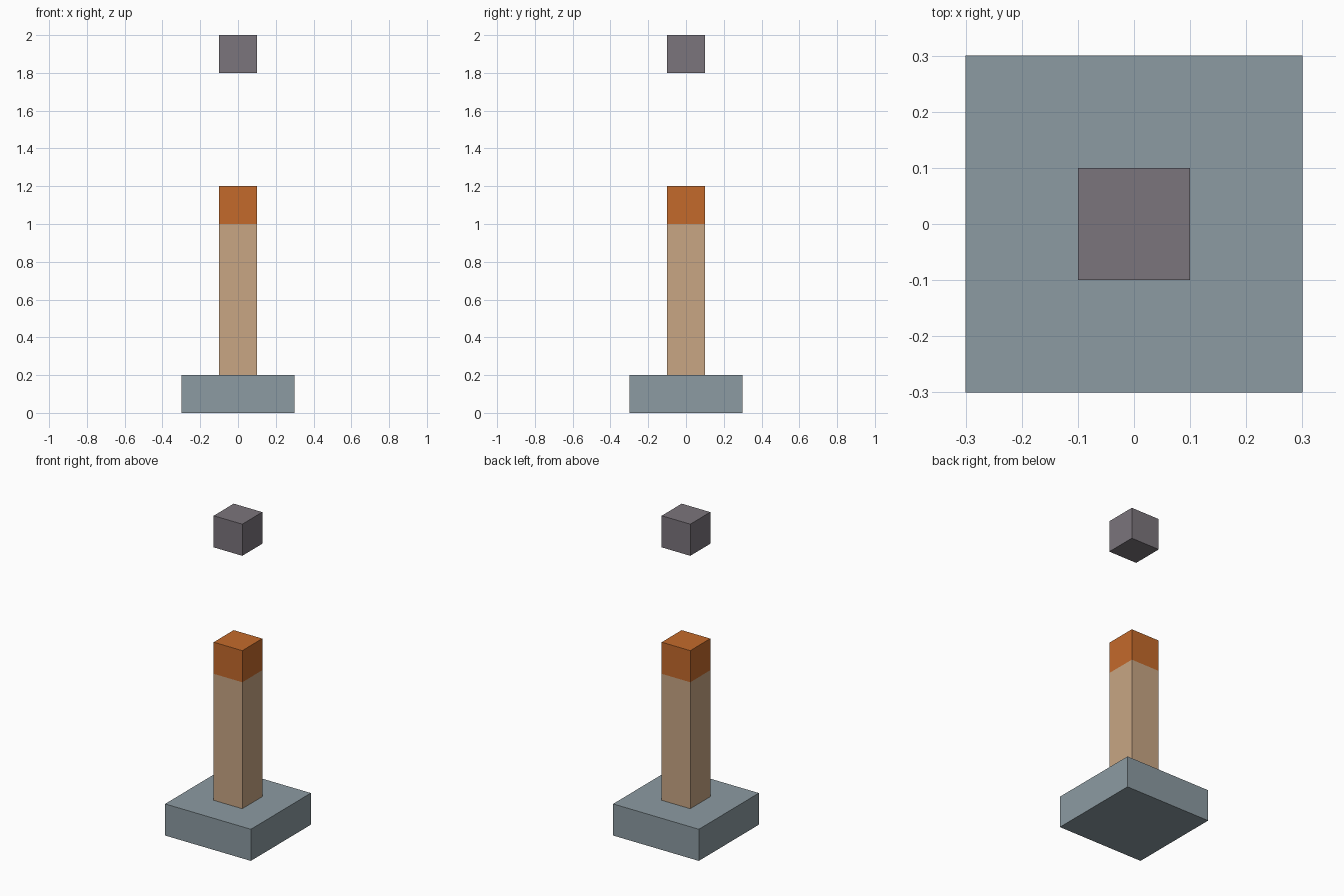
import bpy, bmesh
from mathutils import Matrix

if "Cube" in bpy.data.objects:
    bpy.data.objects.remove(bpy.data.objects["Cube"])


def material(name, rgb):
    """Flat material from an sRGB colour (0-255), stored as linear."""
    lin = [(c / 255 / 12.92) if c < 11 else ((c / 255 + 0.055) / 1.055) ** 2.4 for c in rgb]
    m = bpy.data.materials.new(name)
    m.diffuse_color = (*lin, 1)
    m.use_nodes = True
    m.node_tree.nodes["Principled BSDF"].inputs["Base Color"].default_value = m.diffuse_color
    return m


stone = material("blue_grey_stone", (140, 155, 162))
wood = material("tan_wood", (200, 166, 132))
ember = material("orange_tip", (196, 106, 43))
smoke = material("smoke_grey", (123, 117, 124))


def box(name, width, z0, z1, mats, split=None):
    """Square box from z0 to z1; faces above the split height use the second material."""
    bm = bmesh.new()
    bmesh.ops.create_cube(bm, size=1, matrix=Matrix.Translation((0, 0, (z0 + z1) / 2))
                          @ Matrix.Diagonal((width, width, z1 - z0, 1)))
    if split is not None:
        bmesh.ops.bisect_plane(bm, geom=bm.verts[:] + bm.edges[:] + bm.faces[:],
                               plane_co=(0, 0, split), plane_no=(0, 0, 1))
        for f in bm.faces:
            f.material_index = int(f.calc_center_median().z > split)
    mesh = bpy.data.meshes.new(name)
    bm.to_mesh(mesh)
    bm.free()
    for m in mats:
        mesh.materials.append(m)
    obj = bpy.data.objects.new(name, mesh)
    bpy.context.collection.objects.link(obj)
    return obj


# Square plinth
box("base", 0.6, 0.0, 0.2, [stone])
# Wooden post with a glowing orange tip
box("post", 0.2, 0.2, 1.2, [wood, ember], split=1.0)
# Floating cube of smoke above the post
box("smoke_cube", 0.2, 1.8, 2.0, [smoke])
